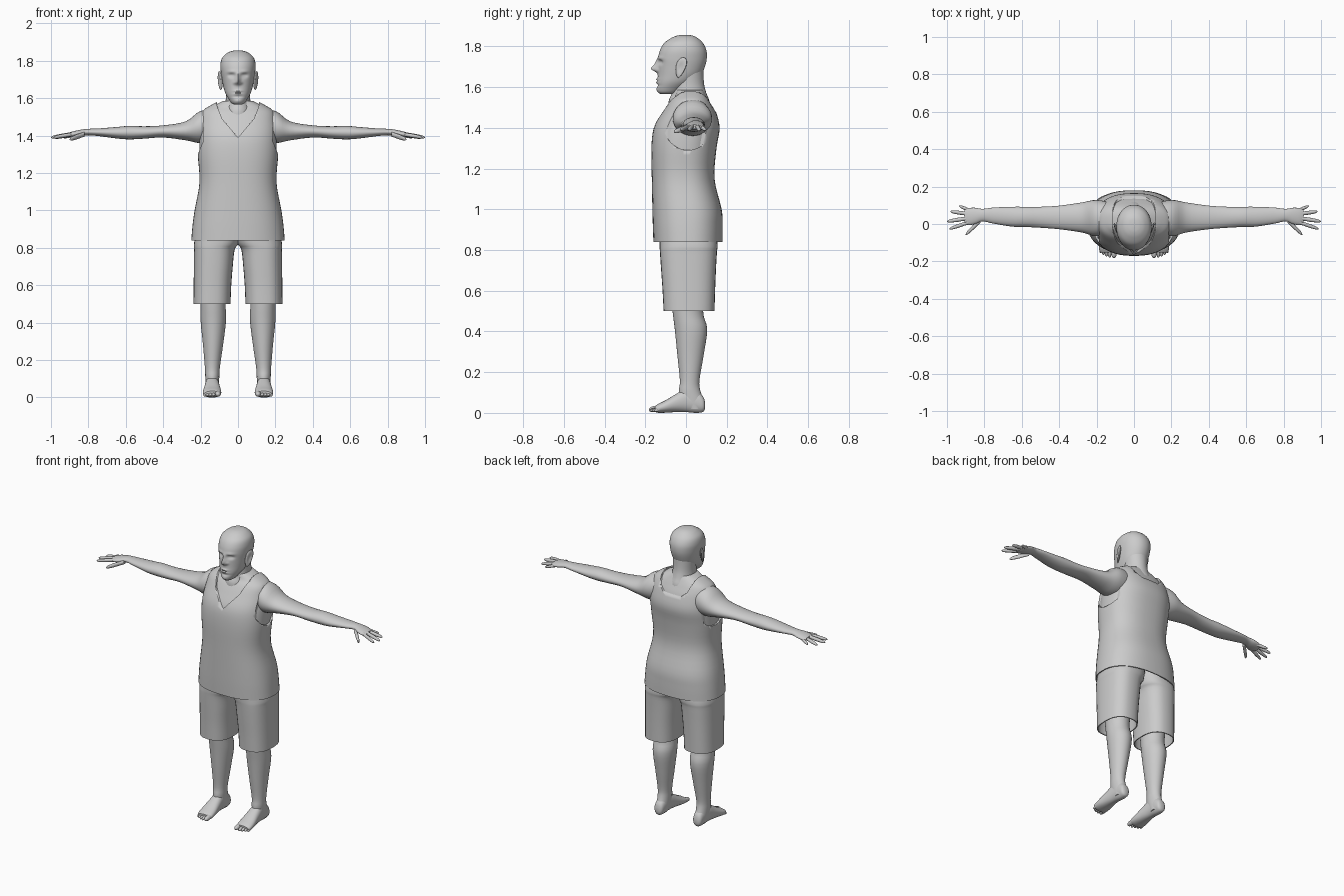
import bpy, bmesh, math

if "Cube" in bpy.data.objects:
    bpy.data.objects.remove(bpy.data.objects["Cube"])


def finish(name, bm, mirror=False, angle=50):
    bmesh.ops.recalc_face_normals(bm, faces=bm.faces)
    me = bpy.data.meshes.new(name)
    bm.to_mesh(me)
    bm.free()
    ob = bpy.data.objects.new(name, me)
    bpy.context.collection.objects.link(ob)
    bpy.ops.object.select_all(action='DESELECT')
    ob.select_set(True)
    bpy.context.view_layer.objects.active = ob
    if mirror:
        ob.modifiers.new("mirror", 'MIRROR')
    bpy.ops.object.shade_smooth_by_angle(angle=math.radians(angle))
    return ob


def smooth_rings(rings, sub):
    """Catmull-Rom interpolation between rings."""
    out = []
    for i in range(len(rings) - 1):
        p0, p1, p2, p3 = (rings[max(i - 1, 0)], rings[i], rings[i + 1],
                          rings[min(i + 2, len(rings) - 1)])
        for k in range(sub):
            u = k / sub
            out.append(tuple(b + 0.5 * u * (c - a + u * (2*a - 5*b + 4*c - d + u * (3*(b - c) + d - a)))
                             for a, b, c, d in zip(p0, p1, p2, p3)))
    return out + [rings[-1]]


def loft(name, axis, rings, n=32, sub=4, e=2.0, hem=0, mirror=False, sculpt=None):
    """Skin over rings (t, a_min, a_max, b_min, b_max) along an axis.
    hem > 0 folds the first ring inwards so the opening is hollow."""
    rings = smooth_rings(rings, sub)
    if hem:
        t, a0, a1, b0, b1 = rings[0]
        g = 0.006
        inner = (t, a0 + g, a1 - g, b0 + g, b1 - g)
        rings = [(t + hem,) + inner[1:], inner] + rings
    bm = bmesh.new()
    loops = []
    for t, a0, a1, b0, b1 in rings:
        loop = []
        for i in range(n):
            w = 2 * math.pi * i / n
            c, s = math.cos(w), math.sin(w)
            a = (a0 + a1) / 2 + (a1 - a0) / 2 * math.copysign(abs(c) ** (2 / e), c)
            b = (b0 + b1) / 2 + (b1 - b0) / 2 * math.copysign(abs(s) ** (2 / e), s)
            co = {'x': (t, a, b), 'y': (a, t, b), 'z': (a, b, t)}[axis]
            loop.append(bm.verts.new(sculpt(*co) if sculpt else co))
        loops.append(loop)
    for lo, hi in zip(loops, loops[1:]):
        for i in range(n):
            j = (i + 1) % n
            bm.faces.new((lo[i], lo[j], hi[j], hi[i]))
    bm.faces.new(loops[0])
    bm.faces.new(loops[-1])
    return finish(name, bm, mirror)


def digit(name, axis, p0, p1, r):
    """Finger or toe: a round-tipped taper from p0 to p1 (t, a, b)."""
    rings = []
    for u, k in ((0, 1), (.3, .95), (.5, 1), (.8, .85), (.93, .6), (1, .15)):
        t, a, b = (p + (q - p) * u for p, q in zip(p0, p1))
        rings.append((t, a - r * k, a + r * k, b - r * k, b + r * k))
    loft(name, axis, rings, n=12, sub=2, mirror=True)


def cut(target, outline, axis, lo, hi):
    """Subtract a prism with the given outline from the target."""
    bm = bmesh.new()
    caps = [[bm.verts.new((t, p, q) if axis == 'x' else (p, t, q)) for p, q in outline] for t in (lo, hi)]
    for cap in caps:
        bm.faces.new(cap)
    for i in range(len(outline)):
        j = (i + 1) % len(outline)
        bm.faces.new((caps[0][i], caps[0][j], caps[1][j], caps[1][i]))
    cutter = finish("cutter", bm)
    cutter.hide_render = True
    mod = target.modifiers.new("cut", 'BOOLEAN')
    mod.operation, mod.solver, mod.object = 'DIFFERENCE', 'EXACT', cutter
    bpy.context.view_layer.objects.active = target
    bpy.ops.object.modifier_move_to_index(modifier=mod.name, index=0)
    bpy.ops.object.modifier_apply(modifier=mod.name)
    bpy.data.objects.remove(cutter)


# Torso shape (z, half width, front, back), shared by tank top and skin
torso = [(.84, .25, -.16, .18), (.92, .243, -.163, .18), (1.0, .232, -.165, .175), (1.15, .206, -.168, .14),
         (1.3, .215, -.17, .15), (1.4, .215, -.158, .165), (1.48, .205, -.118, .147), (1.53, .19, -.088, .125),
         (1.56, .15, -.065, .11), (1.59, .09, -.06, .095)]
tank_top = loft("tank_top", 'z', [(z, -w, w, f, b) for z, w, f, b in torso], n=48, e=2.4, hem=.06)
g = .01
loft("chest_skin", 'z', [(z - g / 2, g - w, w - g, f + g, b - g) for z, w, f, b in torso[3:]], n=48, e=2.4)

# Armholes, front V neck and round back neck
armhole = [(.01 + .12 * math.cos(i * math.pi / 16), 1.42 + .13 * math.sin(i * math.pi / 16)) for i in range(32)]
cut(tank_top, armhole, 'x', .187, .4)
cut(tank_top, armhole, 'x', -.4, -.187)


def neckline(half):
    return half + [(-x, z) for x, z in reversed(half) if x]


cut(tank_top, neckline([(-.12, 1.7), (-.112, 1.56), (-.085, 1.49), (0, 1.39)]), 'y', -.4, .03)
cut(tank_top, neckline([(-.12, 1.7), (-.112, 1.56), (-.095, 1.51), (-.06, 1.48)]), 'y', .02, .4)

# Shorts: two hollow legs meeting in the middle
loft("shorts_leg", 'z', [(.5, .04, .238, -.11, .14), (.6, .036, .237, -.115, .143), (.7, .028, .236, -.122, .147),
     (.79, .018, .235, -.128, .152), (.83, -.005, .234, -.13, .155), (.95, -.03, .21, -.13, .14)],
     e=2.5, hem=.15, mirror=True)

# Legs and feet
loft("leg", 'z', [(.02, .105, .168, .005, .08), (.06, .102, .172, -.03, .086), (.11, .1, .175, -.035, .07),
     (.16, .097, .177, -.03, .066), (.28, .08, .187, -.042, .086), (.41, .064, .2, -.055, .104),
     (.5, .066, .2, -.066, .084), (.66, .06, .21, -.08, .1)], mirror=True)
loft("foot", 'y', [(.094, .125, .15, .022, .05), (.084, .11, .165, .005, .08), (.05, .104, .17, 0, .11),
     (0, .102, .174, .004, .118), (-.05, .096, .18, .004, .092), (-.1, .09, .187, .001, .062),
     (-.135, .09, .187, 0, .045), (-.152, .096, .178, .006, .034)], e=2.2, mirror=True)
for i, (x, tip, r) in enumerate(((.107, -.182, .0155), (.13, -.18, .01), (.147, -.174, .01),
                                 (.163, -.166, .0095), (.177, -.156, .009))):
    digit(f"toe_{i + 1}", 'y', (-.11, x, .024), (tip, x, r + .001), r)

# Arms with palms
loft("arm", 'x', [(.1, -.04, .11, 1.37, 1.545), (.2, -.065, .128, 1.36, 1.532), (.28, -.045, .115, 1.375, 1.476),
     (.4, -.028, .098, 1.39, 1.455), (.5, -.02, .092, 1.384, 1.45), (.58, -.016, .092, 1.38, 1.452),
     (.65, -.014, .092, 1.385, 1.446), (.75, .002, .088, 1.398, 1.438), (.81, .014, .081, 1.402, 1.436),
     (.85, 0, .087, 1.395, 1.43), (.885, -.006, .085, 1.391, 1.422), (.905, .004, .076, 1.395, 1.415)],
     mirror=True)

# Fingers and thumb
for name, p0, p1, r in (("little_finger", (.865, .068, 1.407), (.935, .096, 1.39), .0095),
                        ("ring_finger", (.88, .053, 1.408), (.982, .067, 1.388), .0105),
                        ("middle_finger", (.885, .031, 1.409), (1.0, .014, 1.39), .011),
                        ("index_finger", (.88, .01, 1.408), (.987, -.026, 1.39), .0105),
                        ("thumb", (.82, .02, 1.408), (.9, -.056, 1.38), .0135)):
    digit(name, 'x', p0, p1, r)

# Neck
loft("neck", 'z', [(1.47, -.09, .09, -.085, .12), (1.53, -.078, .078, -.085, .115), (1.57, -.068, .068, -.07, .1),
     (1.62, -.065, .065, -.062, .088), (1.7, -.07, .07, -.06, .085)])

# Facial features pushed out of the head: x, z, x size, z size, amount
features = [(0, 1.69, .011, .016, .032), (0, 1.715, .009, .022, .014), (.016, 1.682, .008, .008, .01),
            (.034, 1.722, .017, .011, -.015), (.035, 1.742, .022, .008, .005), (.033, 1.72, .009, .006, .005),
            (0, 1.638, .02, .005, .008), (0, 1.624, .018, .005, .007), (0, 1.631, .022, .0025, -.005),
            (0, 1.608, .03, .006, -.005), (0, 1.585, .02, .01, .004)]


def face(x, y, z):
    if y < -.02:
        for fx, fz, sx, sz, d in features:
            y -= d * math.exp(-((abs(x) - fx) / sx) ** 2 - ((z - fz) / sz) ** 2) * min(1, (-y - .02) / .05)
    return x, y, z


loft("head", 'z', [(1.566, -.022, .022, -.125, -.06), (1.575, -.036, .036, -.137, -.035),
     (1.595, -.05, .05, -.142, -.005), (1.625, -.067, .067, -.141, .04), (1.66, -.078, .078, -.138, .075),
     (1.7, -.086, .086, -.137, .093), (1.74, -.092, .092, -.137, .102), (1.78, -.094, .094, -.128, .1),
     (1.815, -.085, .085, -.108, .084), (1.84, -.06, .06, -.074, .058), (1.852, -.034, .034, -.045, .034),
     (1.856, -.008, .008, -.018, .01)], n=72, sub=7, e=2.1, sculpt=face)

# Ears: flattened ovals, hollowed on the outside, flared at the back
bm = bmesh.new()
bmesh.ops.create_uvsphere(bm, u_segments=24, v_segments=16, radius=1)
for v in bm.verts:
    x, y, z = v.co
    hollow = .9 * math.exp(-3 * (y * y + z * z)) if x > 0 else 0
    width = .024 + .008 * z
    v.co = (.096 + .01 * (x - hollow) + .009 * y + .004 * z, -.026 + width * y + .012 * z, 1.695 + .05 * z)
finish("ear", bm, mirror=True)
